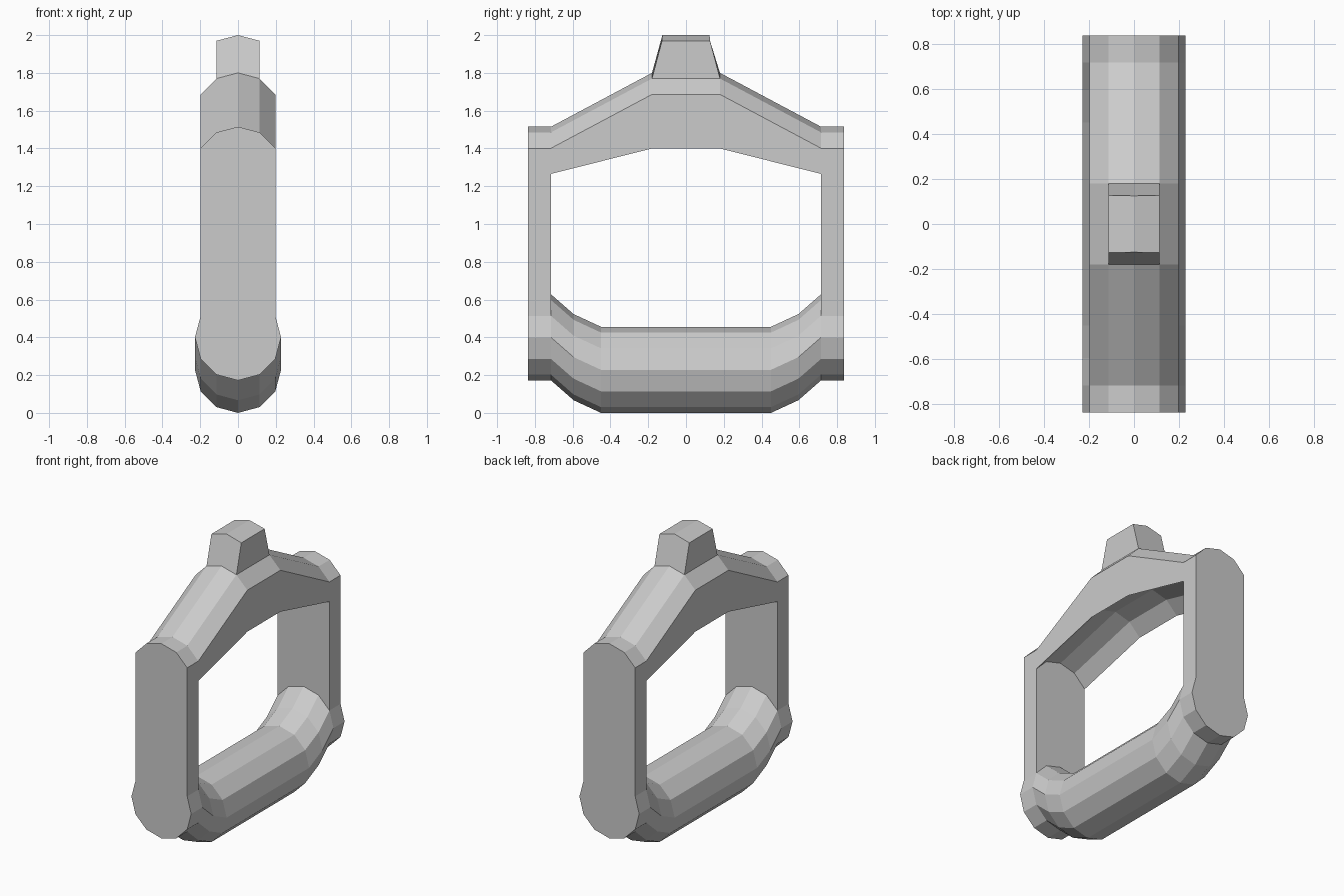
import bpy, bmesh, math

if "Cube" in bpy.data.objects:
    bpy.data.objects.remove(bpy.data.objects["Cube"])

R = 0.228                                  # radius of the 12-sided section
RING = [(R * math.sin(math.radians(a)), R * math.cos(math.radians(a)))
        for a in range(0, 360, 30)]
W, N = RING[2][0], RING[1][0]
# heights of the rounded crown below its ridge, left to right
CROWN = [(-W, -0.114), (-N, -0.03), (0, 0), (N, -0.03), (W, -0.114)]


def loft(name, rings, cap_start=False, cap_end=False):
    """Skin equal-length rings of 3D points into a flat-shaded mesh."""
    bm = bmesh.new()
    rows = [[bm.verts.new(p) for p in ring] for ring in rings]
    n = len(rows[0])
    for a, b in zip(rows, rows[1:]):
        for i in range(n):
            j = (i + 1) % n
            bm.faces.new((a[i], a[j], b[j], b[i]))
    if cap_start:
        bm.faces.new(rows[0][::-1])
    if cap_end:
        bm.faces.new(rows[-1])
    bmesh.ops.recalc_face_normals(bm, faces=bm.faces)
    # open sleeves: make sure the normals point outward
    if bm.calc_volume(signed=True) < 0:
        bmesh.ops.reverse_faces(bm, faces=bm.faces)
    mesh = bpy.data.meshes.new(name)
    bm.to_mesh(mesh)
    bm.free()
    obj = bpy.data.objects.new(name, mesh)
    bpy.context.collection.objects.link(obj)
    return obj


def mirrored(half):
    """Mirror a list of (y, ...) stations given from the outside inward."""
    return [(-s[0], *s[1:]) for s in half] + half[::-1]


# Bottom tube, ends rising into the plates
path = mirrored([(0.715, 0.40), (0.595, 0.295), (0.45, R)])
loft("bottom_tube", [[(x, y, zc + z) for x, z in RING] for y, zc in path])

# Top arch with rounded crown and hollowed underside
stations = mirrored([(0.715, 1.515, 1.265), (0.18, 1.80, 1.40)])
loft("top_arch", [
    [(x, y, top + z) for x, z in CROWN] +
    [(x, y, low + 0.114 + z) for x, z in reversed(CROWN)]
    for y, top, low in stations])

# Tall end plates
outline = [(x, 1.515 + z) for x, z in CROWN] + [(x, 0.40 + z) for x, z in RING[2:11]]
for side, label in ((-1, "front"), (1, "back")):
    loft(label + "_plate",
         [[(x, side * y, z) for x, z in outline] for y in (0.715, 0.836)],
         True, True)

# Tapered knob on the crown
loft("top_knob", [
    [(-N, s * 0.18, 1.77), (0, s * 0.18, 1.80), (N, s * 0.18, 1.77),
     (N, s * 0.127, 1.97), (0, s * 0.125, 2.0), (-N, s * 0.127, 1.97)]
    for s in (-1, 1)], True, True)
